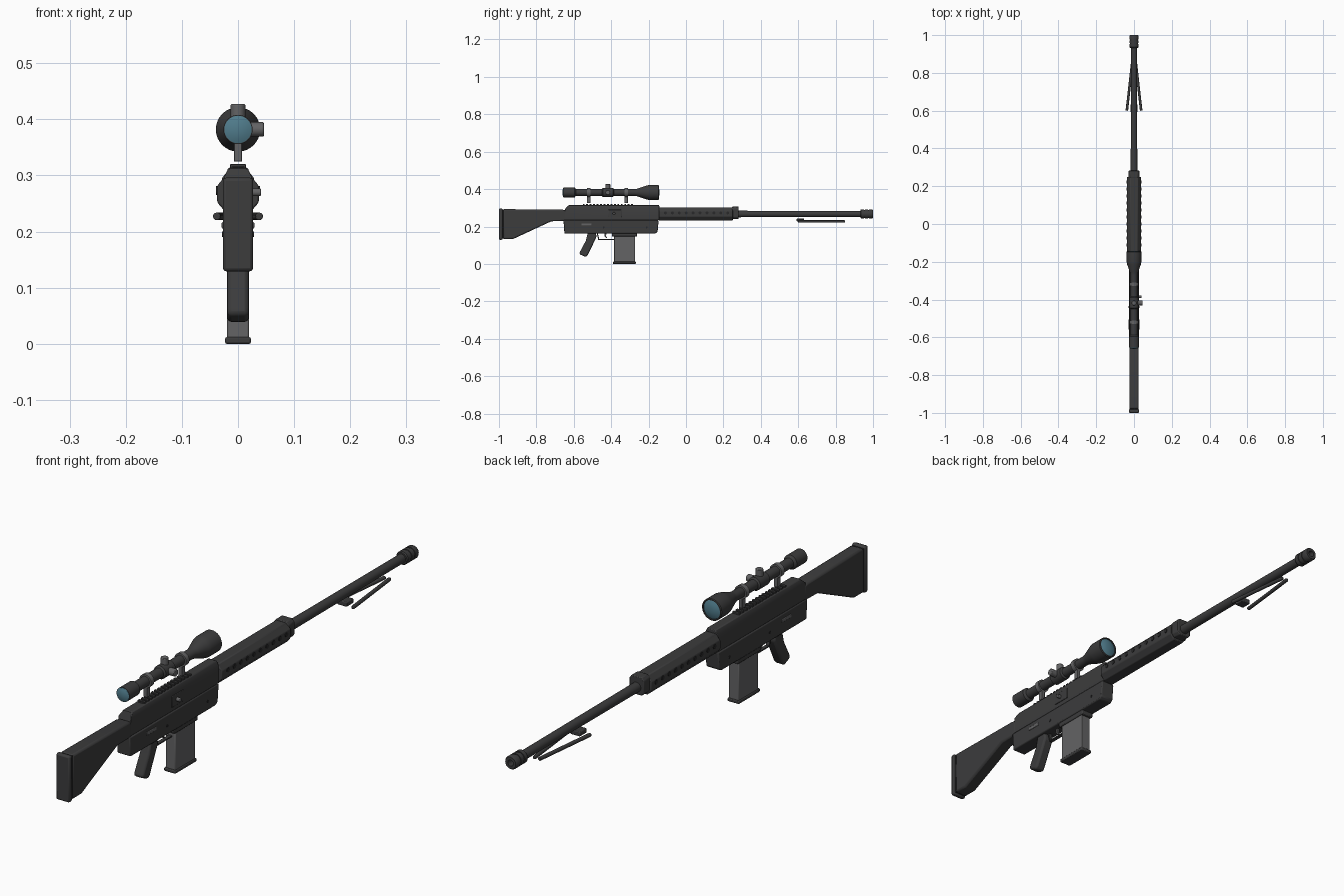
import bpy, bmesh, math
from mathutils import Vector


def material(name, rgb):
    m = bpy.data.materials.new(name)
    m.diffuse_color = (*rgb, 1)
    return m


BODY = material("dark grey", (0.045, 0.045, 0.046))
BLACK = material("near black", (0.022, 0.022, 0.023))
METAL = material("mid grey", (0.125, 0.125, 0.128))
GLASS = material("blue glass", (0.08, 0.2, 0.26))


def finish(name, bm, mat, bevel=0, segs=2):
    bmesh.ops.recalc_face_normals(bm, faces=bm.faces)
    me = bpy.data.meshes.new(name)
    bm.to_mesh(me)
    bm.free()
    me.materials.append(mat)
    ob = bpy.data.objects.new(name, me)
    bpy.context.collection.objects.link(ob)
    if bevel:
        b = ob.modifiers.new("bevel", 'BEVEL')
        b.width, b.segments, b.limit_method = bevel, segs, 'ANGLE'
    bpy.ops.object.select_all(action='DESELECT')
    ob.select_set(True)
    bpy.context.view_layer.objects.active = ob
    bpy.ops.object.shade_smooth_by_angle(angle=math.radians(35))
    return ob


def box(name, lo, hi, mat, bevel=0.003):
    bm = bmesh.new()
    bmesh.ops.create_cube(bm, size=1)
    for v in bm.verts:
        v.co = [lo[i] + (v.co[i] + 0.5) * (hi[i] - lo[i]) for i in range(3)]
    return finish(name, bm, mat, bevel)


def slab(name, yz, half, mat, bevel=0.005):
    """Side profile (y, z) given thickness across x."""
    bm = bmesh.new()
    f = bm.faces.new([bm.verts.new((-half, y, z)) for y, z in yz])
    new = bmesh.ops.extrude_face_region(bm, geom=[f])["geom"]
    bmesh.ops.translate(bm, vec=(2 * half, 0, 0),
                        verts=[g for g in new if isinstance(g, bmesh.types.BMVert)])
    return finish(name, bm, mat, bevel)


def section(name, xz, y0, y1, mat, bevel=0.003):
    """Half cross-section (x, z), mirrored and run along y."""
    pts = xz + [(-x, z) for x, z in reversed(xz)]
    bm = bmesh.new()
    f = bm.faces.new([bm.verts.new((x, y0, z)) for x, z in pts])
    new = bmesh.ops.extrude_face_region(bm, geom=[f])["geom"]
    bmesh.ops.translate(bm, vec=(0, y1 - y0, 0),
                        verts=[g for g in new if isinstance(g, bmesh.types.BMVert)])
    return finish(name, bm, mat, bevel)


def lathe(name, yr, z, mat, n=32):
    """Turn a (y, radius) outline about the y axis at height z."""
    bm = bmesh.new()
    rings = [[bm.verts.new((r * math.cos(2 * math.pi * i / n), y,
                            z + r * math.sin(2 * math.pi * i / n)))
              for i in range(n)] for y, r in yr]
    for a, b in zip(rings, rings[1:]):
        for i in range(n):
            bm.faces.new((a[i], a[(i + 1) % n], b[(i + 1) % n], b[i]))
    bm.faces.new(rings[0])
    bm.faces.new(rings[-1])
    return finish(name, bm, mat)


def rod(name, a, b, r, mat, bevel=0, n=20):
    a, b = Vector(a), Vector(b)
    bm = bmesh.new()
    bmesh.ops.create_cone(bm, cap_ends=True, segments=n, radius1=r, radius2=r,
                          depth=(b - a).length)
    bm.transform((b - a).to_track_quat('Z', 'Y').to_matrix().to_4x4())
    bmesh.ops.translate(bm, vec=(a + b) / 2, verts=bm.verts)
    return finish(name, bm, mat, bevel)


# Stock with butt pad
slab("stock", [(-0.978, 0.293), (-0.66, 0.29), (-0.64, 0.285), (-0.64, 0.23),
               (-0.72, 0.228), (-0.925, 0.133), (-0.978, 0.133)], 0.025, BODY, 0.007)
box("butt_pad", (-0.027, -1, 0.129), (0.027, -0.981, 0.296), BODY, 0.006)
box("butt_spacer", (-0.023, -0.985, 0.135), (0.023, -0.97, 0.29), BLACK, 0)

# Receiver halves
upper = section("upper_receiver", [(0.0245, 0.234), (0.0245, 0.297), (0.017, 0.314)],
                -0.655, -0.143, BODY, 0.003)
for v in upper.data.vertices:       # sloped rear top edge
    if v.co.y < -0.6 and v.co.z > 0.29:
        v.co.y += 0.028 if v.co.z > 0.31 else 0.008
slab("lower_receiver", [(-0.655, 0.234), (-0.146, 0.234), (-0.152, 0.172),
                        (-0.163, 0.163), (-0.65, 0.163)], 0.027, BODY, 0.004)

# Accessory rail with teeth
box("rail_base", (-0.011, -0.555, 0.31), (0.011, -0.285, 0.316), BODY, 0.001)
for i in range(15):
    y = -0.552 + i * 0.0185
    box("rail_tooth", (-0.014, y, 0.313), (0.014, y + 0.01, 0.32), BODY, 0.001)

# Controls on the receiver
box("bolt_plate", (0.02, -0.415, 0.25), (0.027, -0.345, 0.29), BODY, 0.002)
rod("bolt_knob", (0.02, -0.385, 0.27), (0.041, -0.385, 0.27), 0.007, METAL, 0.002)
for s in (-1, 1):
    box("selector_plate", (min(s * .02, s * .029), -0.56, 0.205),
        (max(s * .02, s * .029), -0.505, 0.217), METAL, 0.002)
    for y in (-0.44, -0.21):
        rod("receiver_pin", (0, y, 0.195), (s * 0.0285, y, 0.195), 0.005, BLACK)

# Pistol grip, trigger and guard
slab("pistol_grip", [(-0.525, 0.168), (-0.482, 0.168), (-0.478, 0.145), (-0.525, 0.048),
                     (-0.535, 0.037), (-0.57, 0.052), (-0.567, 0.065), (-0.535, 0.125)],
     0.019, BODY, 0.007)
box("guard_bar", (-0.007, -0.47, 0.128), (0.007, -0.38, 0.133), BODY, 0.001)
slab("guard_rear", [(-0.478, 0.165), (-0.472, 0.165), (-0.463, 0.129), (-0.469, 0.129)],
     0.007, BODY, 0.001)
slab("trigger", [(-0.435, 0.165), (-0.425, 0.165), (-0.428, 0.15), (-0.42, 0.138),
                 (-0.426, 0.138), (-0.437, 0.15)], 0.004, METAL, 0.001)

# Magazine
box("magazine_well", (-0.024, -0.396, 0.147), (0.024, -0.262, 0.168), BODY, 0.003)
box("magazine", (-0.02, -0.385, 0.008), (0.02, -0.272, 0.16), METAL, 0.003)
box("magazine_base", (-0.023, -0.39, 0), (0.023, -0.268, 0.012), BODY, 0.003)

# Octagonal handguard with vent bosses
section("handguard", [(0.02, 0.232), (0.037, 0.252), (0.037, 0.282), (0.02, 0.302)],
        -0.145, 0.25, BODY, 0.003)
for s in (-1, 1):
    for i in range(10):
        y = -0.11 + i * 0.037
        rod("vent", (s * 0.03, y, 0.273), (s * 0.039, y, 0.273), 0.008, BLACK, n=14)
section("handguard_cap", [(0.02, 0.24), (0.029, 0.25), (0.029, 0.295), (0.02, 0.306)],
        0.245, 0.282, BODY, 0.003)

# Barrel and muzzle brake
lathe("barrel", [(0.25, 0.0175), (0.5, 0.017), (0.94, 0.016)], 0.267, BODY)
lathe("muzzle_brake", [(0.932, 0.016), (0.932, 0.021), (0.936, 0.024), (0.952, 0.024),
                       (0.952, 0.0215), (0.958, 0.0215), (0.958, 0.024), (0.972, 0.024),
                       (0.972, 0.0215), (0.978, 0.0215), (0.978, 0.024), (0.995, 0.024),
                       (1.0, 0.021), (1.0, 0.011), (0.97, 0.011)], 0.267, BODY)

# Folded bipod
box("bipod_block", (-0.019, 0.592, 0.226), (0.019, 0.632, 0.243), BODY, 0.003)
for s in (-1, 1):
    rod("bipod_leg", (s * 0.038, 0.6, 0.227), (s * 0.01, 0.85, 0.227), 0.0068, BODY, 0.002)

# Scope body, lenses, rings and turrets
Z = 0.382
lathe("scope_tube", [(-0.651, 0.022), (-0.655, 0.024), (-0.655, 0.026), (-0.595, 0.026),
                     (-0.588, 0.018), (-0.45, 0.018), (-0.445, 0.024), (-0.39, 0.024),
                     (-0.385, 0.018), (-0.27, 0.018), (-0.255, 0.022), (-0.215, 0.036),
                     (-0.2, 0.0395), (-0.148, 0.0395), (-0.145, 0.037), (-0.145, 0.034),
                     (-0.152, 0.033)], Z, BODY)
lathe("eyepiece_lens", [(-0.645, 0.0245), (-0.656, 0.0245), (-0.659, 0.017), (-0.661, 0.006)],
      Z, GLASS)
lathe("objective_lens", [(-0.153, 0.0335), (-0.149, 0.0335), (-0.144, 0.022), (-0.142, 0.008)],
      Z, GLASS)
for y in (-0.52, -0.32):
    lathe("scope_ring", [(y - 0.009, 0.017), (y - 0.009, 0.024), (y + 0.009, 0.024),
                         (y + 0.009, 0.017)], Z, METAL)
    box("ring_post", (-0.007, y - 0.009, 0.325), (0.007, y + 0.009, 0.363), METAL, 0.001)
rod("elevation_turret", (0, -0.418, Z), (0, -0.418, 0.427), 0.013, METAL, 0.002)
rod("windage_turret", (0, -0.418, Z), (0.046, -0.418, Z), 0.013, METAL, 0.002)
